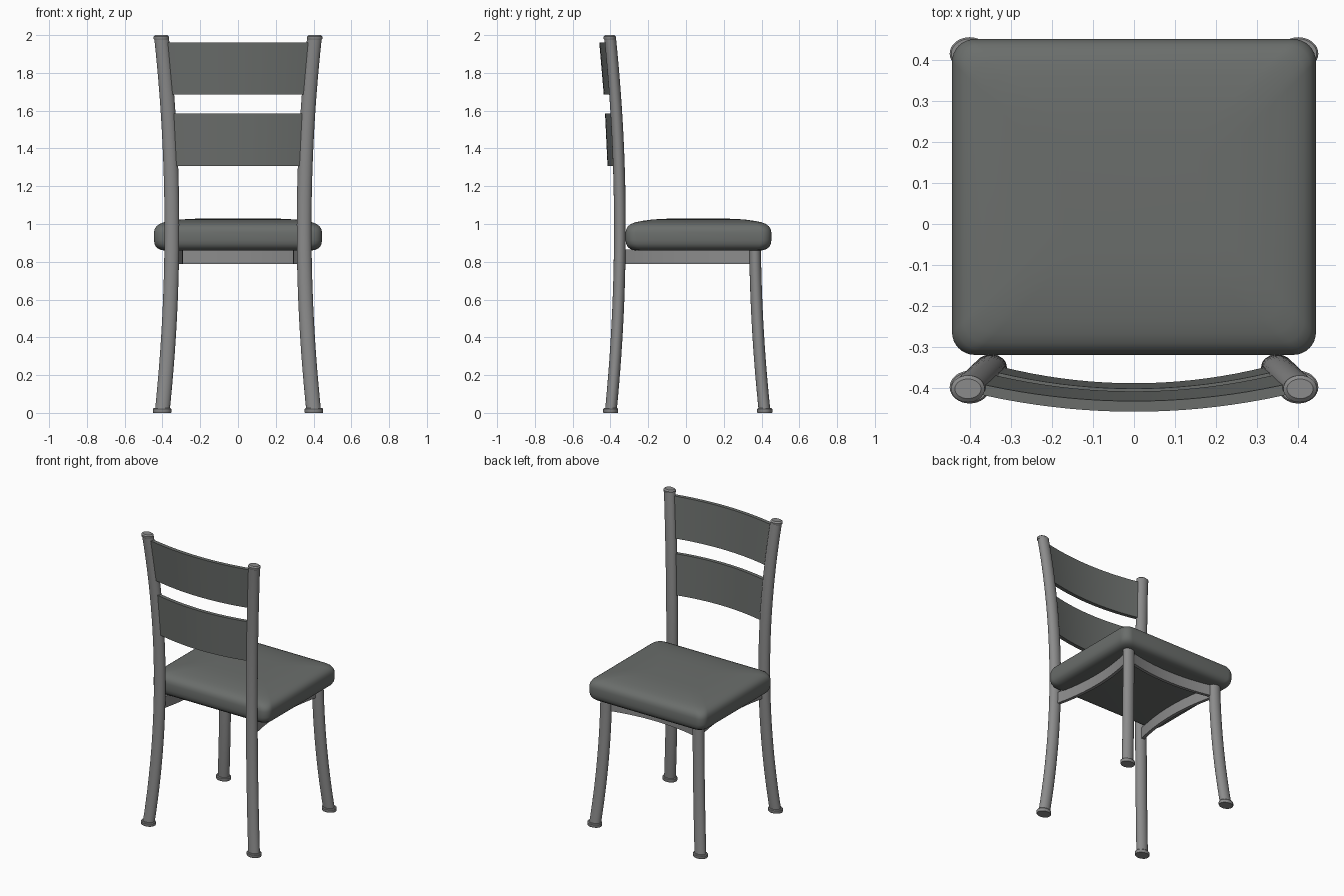
import bpy, bmesh, math

if "Cube" in bpy.data.objects:
    bpy.data.objects.remove(bpy.data.objects["Cube"])


def material(name, rgb):
    m = bpy.data.materials.new(name)
    m.diffuse_color = (*rgb, 1)
    m.use_nodes = True
    m.node_tree.nodes["Principled BSDF"].inputs["Base Color"].default_value = m.diffuse_color
    return m


METAL = material("grey_metal", (0.26, 0.26, 0.26))
DARK = material("dark_upholstery", (0.145, 0.155, 0.148))


def loft(name, rings, mat=METAL):
    """Skin a list of equal-length closed rings and cap both ends."""
    bm = bmesh.new()
    vs = [[bm.verts.new(p) for p in r] for r in rings]
    n = len(rings[0])
    for a, b in zip(vs, vs[1:]):
        for i in range(n):
            j = (i + 1) % n
            bm.faces.new((a[i], a[j], b[j], b[i]))
    bm.faces.new(vs[0])
    bm.faces.new(vs[-1])
    bmesh.ops.recalc_face_normals(bm, faces=bm.faces)
    me = bpy.data.meshes.new(name)
    bm.to_mesh(me)
    bm.free()
    me.materials.append(mat)
    ob = bpy.data.objects.new(name, me)
    bpy.context.collection.objects.link(ob)
    bpy.ops.object.select_all(action='DESELECT')
    ob.select_set(True)
    bpy.context.view_layer.objects.active = ob
    bpy.ops.object.shade_smooth_by_angle(angle=math.radians(35))
    return ob


def ellipse(x, y, z, rx, ry, n=32):
    return [(x + rx * math.cos(2 * math.pi * i / n),
             y + ry * math.sin(2 * math.pi * i / n), z) for i in range(n)]


def rounded_rect(x0, x1, y0, y1, r, z, n=8):
    pts = []
    for k, (cx, cy) in enumerate([(x1 - r, y1 - r), (x0 + r, y1 - r),
                                  (x0 + r, y0 + r), (x1 - r, y0 + r)]):
        for i in range(n + 1):
            a = math.pi / 2 * (k + i / n)
            pts.append((cx + r * math.cos(a), cy + r * math.sin(a), z))
    return pts


# Splayed leg curves, narrowest near seat height
def flare(z):
    return (z - 0.98) ** 2


def leg_x(z):
    return 0.35 + 0.054 * flare(z)


def back_y(z):
    return -0.35 - 0.051 * flare(z)


def front_y(z):
    return 0.365 + 0.054 * flare(z)


for s, side in ((1, "right"), (-1, "left")):
    for part, fy, top in (("back_post", back_y, 1.985), ("front_leg", front_y, 0.88)):
        # Leg
        zs = [0.01 + (top - 0.01) * i / 28 for i in range(29)]
        loft(f"{part}_{side}",
             [ellipse(s * leg_x(z), fy(z), z, 0.039, 0.031) for z in zs])
        # Foot
        loft(f"{part}_foot_{side}",
             [ellipse(s * leg_x(0), fy(0), z, 0.049 - c, 0.04 - c)
              for z, c in ((0, 0.002), (0.003, 0), (0.02, 0), (0.025, 0.004))])
    # Post cap
    loft(f"post_cap_{side}",
         [ellipse(s * leg_x(2), back_y(2), z, 0.041 - c, 0.033 - c)
          for z, c in ((1.977, 0.002), (1.98, 0), (1.992, 0), (2.0, 0.009))])

# Cushioned seat: (height, inset) profile
profile = [(0.86, 0.055), (0.862, 0.04), (0.868, 0.024), (0.879, 0.011), (0.895, 0.003),
           (0.915, 0), (0.955, 0), (0.973, 0.004), (0.988, 0.013), (1.0, 0.029),
           (1.009, 0.052), (1.016, 0.085), (1.023, 0.135), (1.027, 0.19), (1.029, 0.26)]
loft("seat", [rounded_rect(-0.445 + i, 0.445 - i, -0.32 + i, 0.452 - i, 0.055, z)
              for z, i in profile], DARK)


def bow(t):
    return 1 - (2 * t - 1) ** 2


STEPS = [i / 20 for i in range(21)]
Z0, Z1, HALF = 0.787, 0.865, 0.011

# Side rails under the seat, bowed inward
for s, side in ((1, "right"), (-1, "left")):
    rings = []
    for t in STEPS:
        y, x = -0.35 + 0.715 * t, 0.35 - 0.047 * bow(t)
        rings.append([(s * (x + d), y, z) for d, z in
                      ((-HALF, Z0), (HALF, Z0), (HALF, Z1), (-HALF, Z1))])
    loft(f"side_rail_{side}", rings)

# Front rail
rings = []
for t in STEPS:
    x, y = -0.35 + 0.70 * t, 0.365 - 0.047 * bow(t)
    rings.append([(x, y + d, z) for d, z in
                  ((-HALF, Z0), (HALF, Z0), (HALF, Z1), (-HALF, Z1))])
loft("front_rail", rings)

# Curved back slats, tilted along the posts
for name, z0, z1 in (("lower_slat", 1.308, 1.585), ("upper_slat", 1.685, 1.962)):
    rings = []
    for t in STEPS:
        rings.append([((2 * t - 1) * (leg_x(z) - 0.005), back_y(z) - 0.047 * bow(t) + d, z)
                      for d, z in ((-0.013, z0), (0.013, z0), (0.013, z1), (-0.013, z1))])
    loft(name, rings, DARK)
